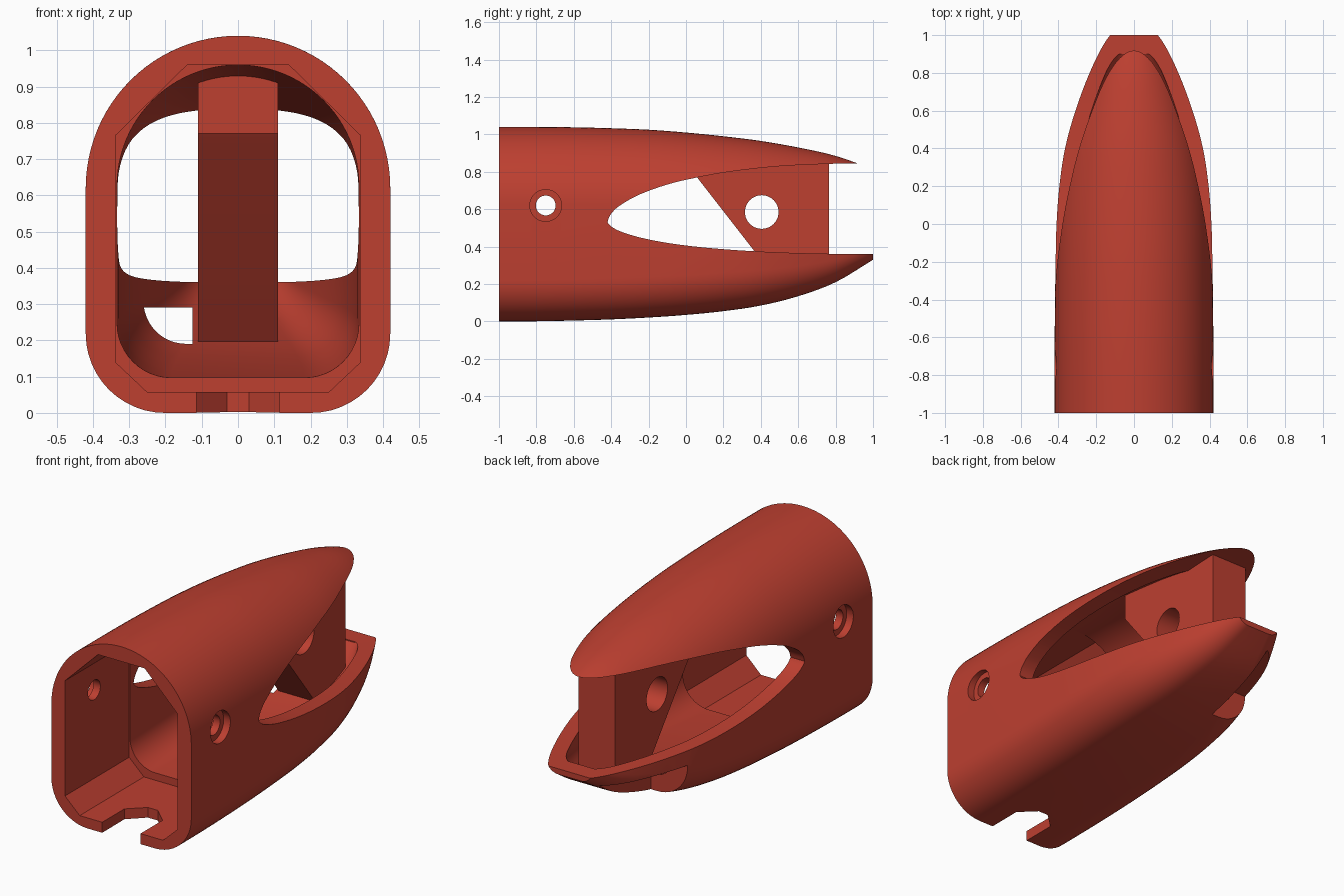
import bpy, bmesh, math

if "Cube" in bpy.data.objects:
    bpy.data.objects.remove(bpy.data.objects["Cube"])

red = bpy.data.materials.new("brick red")
red.diffuse_color = (0.51, 0.05, 0.03, 1)
red.use_nodes = True
red.node_tree.nodes["Principled BSDF"].inputs["Base Color"].default_value = red.diffuse_color


def obj_from_rings(name, rings):
    """Skin a closed solid over a list of matching point loops."""
    bm = bmesh.new()
    loops = [[bm.verts.new(p) for p in r] for r in rings]
    n = len(loops[0])
    for a, b in zip(loops, loops[1:]):
        for i in range(n):
            j = (i + 1) % n
            bm.faces.new((a[i], a[j], b[j], b[i]))
    bm.faces.new(loops[0])
    bm.faces.new(loops[-1])
    bmesh.ops.recalc_face_normals(bm, faces=bm.faces)
    me = bpy.data.meshes.new(name)
    bm.to_mesh(me)
    bm.free()
    me.materials.append(red)
    ob = bpy.data.objects.new(name, me)
    bpy.context.collection.objects.link(ob)
    return ob


def prism(name, pts, axis, lo, hi):
    """Extrude a 2D outline along an axis; the outline uses the other two axes in order."""
    def place(p, d):
        q = list(p)
        q.insert("xyz".index(axis), d)
        return q
    return obj_from_rings(name, [[place(p, d) for p in pts] for d in (lo, hi)])


def circle(cy, cz, r, n=40):
    return [(cy + r * math.cos(2 * math.pi * i / n), cz + r * math.sin(2 * math.pi * i / n)) for i in range(n)]


def combine(target, tool, op):
    mod = target.modifiers.new("bool", 'BOOLEAN')
    mod.operation, mod.solver, mod.object = op, 'EXACT', tool
    bpy.context.view_layer.update()
    dg = bpy.context.evaluated_depsgraph_get()
    me = bpy.data.meshes.new_from_object(target.evaluated_get(dg))
    target.modifiers.clear()
    target.data = me
    bpy.data.objects.remove(tool)


# Hull measures every 0.2 along y, from front to back
WIDTH = [.42, .42, .42, .418, .415, .41, .395, .365, .31, .235, .14]
TOP = [1.04, 1.04, 1.038, 1.033, 1.025, 1.01, .99, .965, .93, .885, .815]
BOTTOM = [0, .001, .005, .011, .021, .035, .055, .085, .135, .21, .33]


def sample(tab, y):
    f = (y + 1) / 0.2
    i = min(int(f), 9)
    t = f - i
    p1, p2 = tab[i], tab[i + 1]
    p0 = tab[i - 1] if i else p1
    p3 = tab[i + 2] if i < 9 else 2 * p2 - p1
    return 0.5 * (2 * p1 + (p2 - p0) * t + (2 * p0 - 5 * p1 + 4 * p2 - p3) * t * t
                  + (3 * p1 - p0 - 3 * p2 + p3) * t ** 3)


def section(y, inset=(0, 0, 0), corner=.52):
    """Round-topped section with rounded bottom corners."""
    w = sample(WIDTH, y) - inset[0]
    top = sample(TOP, y) - inset[1]
    bot = sample(BOTTOM, y) + inset[2]
    r = corner * w
    pts = [(w * math.cos(math.pi * i / 48), y, top - w + w * math.sin(math.pi * i / 48)) for i in range(49)]
    for cx, start in ((-w + r, math.pi), (w - r, 1.5 * math.pi)):
        for i in range(13):
            a = start + i * math.pi / 24
            pts.append((cx + r * math.cos(a), y, bot + r + r * math.sin(a)))
    return pts


# Outer hull
shell = obj_from_rings("shell", [section(-1 + 2 * i / 40) for i in range(41)])

# Tapering inner cavity
cavity = obj_from_rings("cavity", [section(-.46 + 1.36 * i / 30, (.085, .075, .088), .45) for i in range(31)])
combine(shell, cavity, 'DIFFERENCE')

# Faceted pocket at the front
pocket = [(-.14, .96), (.14, .96), (.338, .765), (.338, .14), (.25, .057), (-.25, .057), (-.338, .14), (-.338, .765)]
combine(shell, prism("pocket", pocket, "y", -1.2, -.45), 'DIFFERENCE')

# Side opening that splits the tail into canopy and cup
upper = [(-.42, .53), (-.41, .56), (-.39, .588), (-.35, .622), (-.25, .678), (-.1, .732), (.06, .77), (.25, .803),
         (.5, .83), (.75, .842), (.92, .845), (1.2, .847)]
lower = [(1.2, .36), (.75, .362), (.37, .375), (.1, .395), (-.1, .42), (-.25, .45), (-.35, .481), (-.4, .508)]


def smooth(pts, steps=4):
    out = []
    for i in range(len(pts) - 1):
        a, b, c, d = pts[max(i - 1, 0)], pts[i], pts[i + 1], pts[min(i + 2, len(pts) - 1)]
        for s in range(steps):
            t = s / steps
            out.append(tuple(0.5 * (2 * b[k] + (c[k] - a[k]) * t + (2 * a[k] - 5 * b[k] + 4 * c[k] - d[k]) * t * t
                                    + (3 * b[k] - a[k] - 3 * c[k] + d[k]) * t ** 3) for k in (0, 1)))
    return out + [pts[-1]]


outline = smooth(upper) + smooth(lower + [upper[0]])[:-1]
combine(shell, prism("side_opening", outline, "x", -1, 1), 'DIFFERENCE')

# Keyed slot in the front of the floor
slot = [(-.115, -1.2), (.115, -1.2), (.115, -.81), (.03, -.73), (-.03, -.73), (-.115, -.81)]
combine(shell, prism("floor_slot", slot, "z", -.2, .08), 'DIFFERENCE')

# Cable channel out of the lower tail
channel = [(-.4, .1), (-.125, .1), (-.125, .29), (-.4, .29)]
combine(shell, prism("channel", channel, "y", .48, 1.2), 'DIFFERENCE')

# Screw holes with counterbores on both sides
combine(shell, prism("screw_hole", circle(-.75, .62, .053), "x", -1, 1), 'DIFFERENCE')
for s in (-1, 1):
    combine(shell, prism("counterbore", circle(-.75, .62, .085), "x", *sorted((s * .38, s))), 'DIFFERENCE')

# Central fin joining canopy and cup, with a round hole
fin_outline = [(.06, .965), (.4, .925), (.6, .89), (.765, .855), (.765, .27), (.53, .165), (.067, .76), (.06, .77)]
fin = prism("fin", fin_outline, "x", -.11, .11)
combine(fin, prism("fin_hole", circle(.405, .585, .09), "x", -.5, .5), 'DIFFERENCE')
combine(shell, fin, 'UNION')

bpy.ops.object.select_all(action='DESELECT')
shell.select_set(True)
bpy.context.view_layer.objects.active = shell
bpy.ops.object.shade_smooth_by_angle(angle=math.radians(25))
